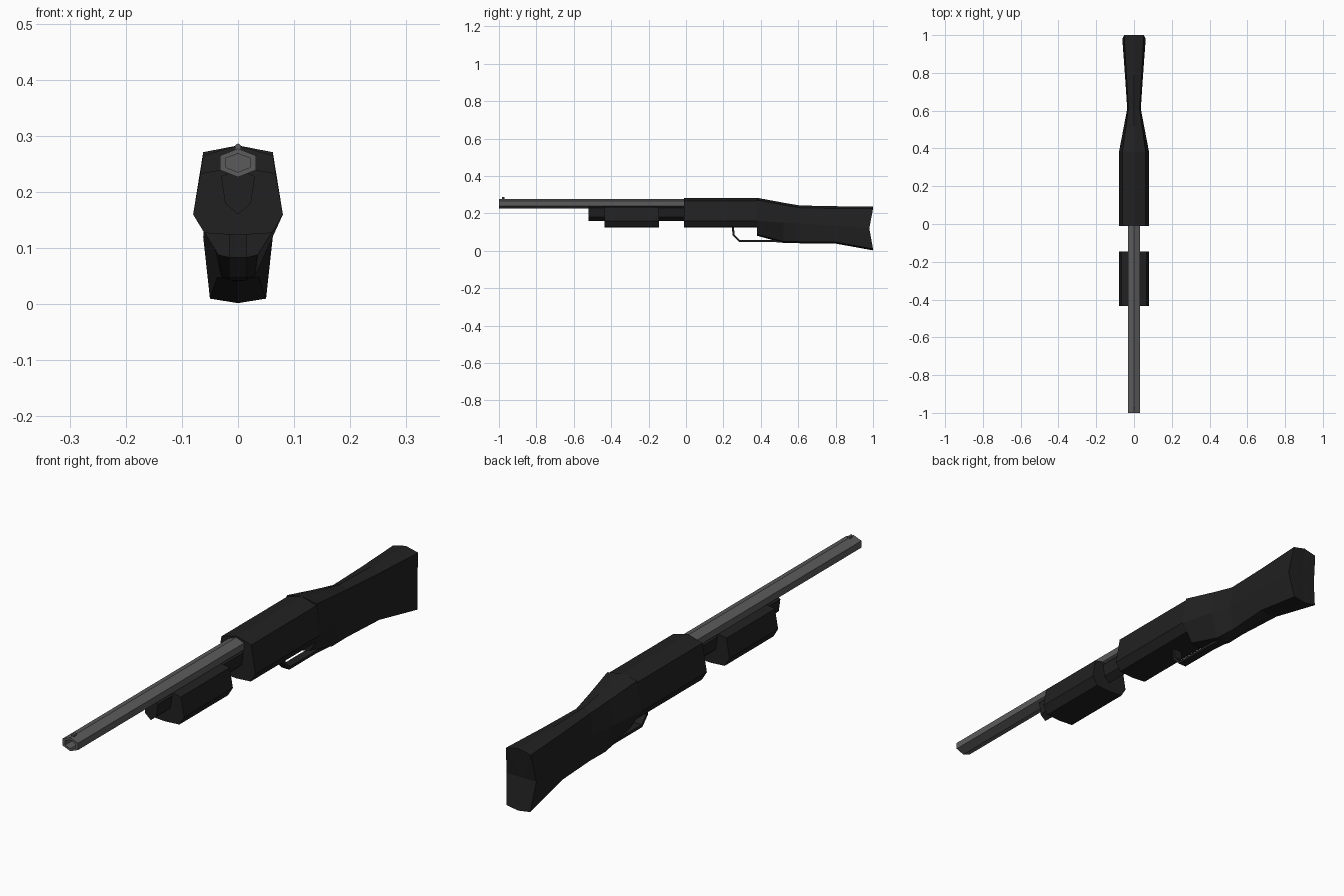
import bpy, bmesh, math

if "Cube" in bpy.data.objects:
    bpy.data.objects.remove(bpy.data.objects["Cube"])


def material(name, v):
    m = bpy.data.materials.new(name)
    m.diffuse_color = (v, v, v, 1)
    m.use_nodes = True
    m.node_tree.nodes["Principled BSDF"].inputs["Base Color"].default_value = m.diffuse_color
    return m


BLACK = material("matte black", 0.015)
STEEL = material("grey steel", 0.105)


def finish(name, bm, mat):
    bmesh.ops.recalc_face_normals(bm, faces=bm.faces)
    me = bpy.data.meshes.new(name)
    bm.to_mesh(me)
    bm.free()
    me.materials.append(mat)
    ob = bpy.data.objects.new(name, me)
    bpy.context.collection.objects.link(ob)
    return ob


def mirror_ring(half):
    """Right-hand half outline, top to bottom, with both ends on x = 0."""
    return half + [(-x, *rest) for x, *rest in reversed(half[1:-1])]


def loft(name, rings, mat, closed=False):
    """Bridge equal rings of (x, y, z) points; cap the ends unless closed."""
    bm = bmesh.new()
    vs = [[bm.verts.new(p) for p in r] for r in rings]
    n = len(vs[0])
    pairs = list(zip(vs, vs[1:])) + ([(vs[-1], vs[0])] if closed else [])
    for a, b in pairs:
        for i in range(n):
            j = (i + 1) % n
            bm.faces.new((a[i], a[j], b[j], b[i]))
    if not closed:
        for r in (vs[0], vs[-1]):
            c = bm.verts.new((0, r[0].co.y if r is vs[0] else r[2].co.y,
                              (r[0].co.z + r[n // 2].co.z) / 2))
            for i in range(n):
                bm.faces.new((r[i], r[(i + 1) % n], c))
    return finish(name, bm, mat)


def prism(name, half, y0, y1, mat):
    ring = mirror_ring(half)
    return loft(name, [[(x, y, z) for x, z in ring] for y in (y0, y1)], mat)


# Receiver, pump grip and magazine tube
prism("receiver", [(0, .283), (.062, .265), (.08, .16), (.06, .127), (0, .123)],
      -.01, .38, BLACK)
prism("pump_grip", [(0, .245), (.067, .233), (.08, .16), (.06, .127), (0, .123)],
      -.435, -.145, BLACK)
prism("magazine_tube", [(0, .24), (.03, .228), (.023, .18), (0, .16)],
      -.52, 0, BLACK)


# Stock: y, top, bottom, upper width, middle width, lower width, middle height
def stock_ring(y, top, bottom, wt, wm, wb, zm, ym=None):
    ym = y if ym is None else ym
    return mirror_ring([(0, y, top), (wt, y, top - .012), (wm, ym, zm),
                        (wb, y, bottom + .008), (0, y, bottom)])


loft("stock", [
    stock_ring(.38, .283, .08, .062, .08, .035, .16),
    stock_ring(.52, .257, .042, .042, .053, .03, .15),
    stock_ring(.61, .242, .04, .03, .036, .026, .145),
    stock_ring(.79, .238, .04, .04, .048, .037, .135),
    stock_ring(1.0, .237, .002, .052, .062, .05, .12, .98),
], BLACK)


# Hollow hexagonal barrel
def hexagon(r, y):
    return [(r * 1.1 * math.sin(k * math.pi / 3), y,
             .252 + r * .75 * math.cos(k * math.pi / 3)) for k in range(6)]


loft("barrel", [hexagon(.034, 0), hexagon(.034, -1),
                hexagon(.022, -1), hexagon(.022, -.9)], STEEL)
prism("front_sight", [(0, .287), (.005, .283), (.005, .27), (0, .268)],
      -.985, -.97, STEEL)

# Trigger guard: flat strip along a bent path
outer = [(.245, .13), (.249, .083), (.283, .048), (.45, .048), (.53, .042)]
inner = [(.256, .13), (.26, .086), (.287, .058), (.45, .058), (.53, .056)]
loft("trigger_guard",
     [[(-.016, *o), (.016, *o), (.016, *i), (-.016, *i)]
      for o, i in zip(outer, inner)], BLACK)
